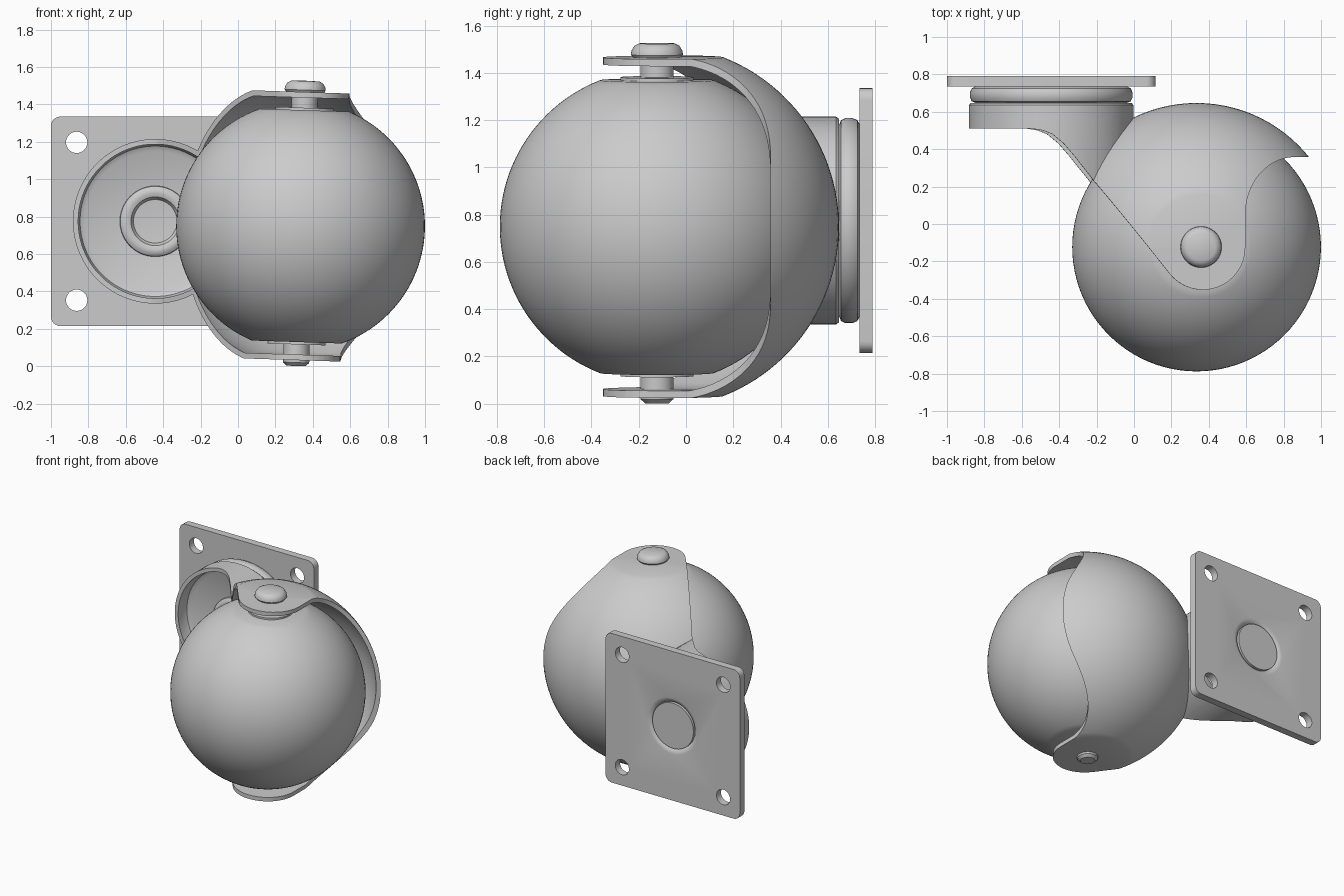
import bpy, bmesh, math
from mathutils import Matrix, Vector

if "Cube" in bpy.data.objects:
    bpy.data.objects.remove(bpy.data.objects["Cube"])

PIVOT = Vector((-0.4425, 0, 0.775))      # swivel axis, along y
BALL = Vector((0.335, -0.123, 0.775))    # wheel centre before the swivel turn
TO_Y = Matrix.Rotation(-math.pi / 2, 4, 'X')
TURN = Matrix.Translation(PIVOT) @ Matrix.Rotation(math.radians(1.9), 4, 'Y') @ Matrix.Translation(-PIVOT)

grey = bpy.data.materials.new("plain_grey")
grey.use_nodes = True
colour = (0.6, 0.6, 0.6, 1)
grey.diffuse_color = colour
grey.node_tree.nodes["Principled BSDF"].inputs["Base Color"].default_value = colour


def finish(name, bm, matrix):
    bmesh.ops.transform(bm, matrix=matrix, verts=bm.verts)
    bmesh.ops.recalc_face_normals(bm, faces=bm.faces)
    mesh = bpy.data.meshes.new(name)
    bm.to_mesh(mesh)
    bm.free()
    mesh.materials.append(grey)
    ob = bpy.data.objects.new(name, mesh)
    bpy.context.collection.objects.link(ob)
    return ob


def lathe(name, profile, matrix, steps=96):
    """Spin (radius, height) points around local z."""
    bm = bmesh.new()
    vs = [bm.verts.new((r, 0, h)) for r, h in profile]
    es = [bm.edges.new(p) for p in zip(vs, vs[1:])]
    bmesh.ops.spin(bm, geom=vs + es, cent=(0, 0, 0), axis=(0, 0, 1), angle=2 * math.pi, steps=steps)
    bmesh.ops.remove_doubles(bm, verts=bm.verts, dist=1e-5)
    return finish(name, bm, matrix)


def disc(name, r, low, high, matrix, steps=64):
    return lathe(name, [(0, low), (r, low), (r, high), (0, high)], matrix, steps)


def capped_ball(name, r, cap):
    a = math.asin(cap / r)
    arc = [(r * math.cos(t), r * math.sin(t)) for t in (a * (i / 24 - 1) for i in range(49))]
    return lathe(name, [(0, -cap)] + arc + [(0, cap)], Matrix.Translation(BALL))


def arc_points(cx, cy, rx, ry, start, end, n=16):
    angles = [math.radians(start + (end - start) * i / n) for i in range(n + 1)]
    return [(cx + rx * math.cos(t), cy + ry * math.sin(t)) for t in angles]


def boolean(ob, tool, kind):
    mod = ob.modifiers.new(kind.lower(), 'BOOLEAN')
    mod.operation, mod.object, mod.solver = kind, tool, 'EXACT'
    bpy.context.view_layer.objects.active = ob
    bpy.ops.object.modifier_apply(modifier=mod.name)
    bpy.data.objects.remove(tool)


swivel = Matrix.Translation(PIVOT) @ TO_Y
axle = Matrix.Translation(BALL)

# Wheel, axle, washers and rivet heads
turning = [capped_ball("ball_wheel", 0.665, 0.62),
           disc("axle_pin", 0.07, -0.7, 0.7, axle),
           disc("upper_washer", 0.155, 0.615, 0.633, axle),
           disc("lower_washer", 0.155, -0.633, -0.615, axle),
           lathe("upper_rivet_head", [(0, 0.71), (0.1, 0.715), (0.11, 0.728), (0.108, 0.745), (0.095, 0.766),
                                      (0.075, 0.776), (0, 0.778)], axle, 48),
           lathe("lower_rivet_head", [(0, -0.71), (0.072, -0.712), (0.07, -0.73), (0.05, -0.748),
                                      (0, -0.748)], axle, 48)]

# Hood: ball shell joined to swivel cup, trimmed by a side profile
hood = capped_ball("fork_hood", 0.77, 0.717)
boolean(hood, lathe("cup_outer", [(0, -0.1), (0.44, -0.1), (0.44, 0.635), (0.43, 0.648), (0, 0.648)], swivel), 'UNION')
boolean(hood, capped_ball("hood_inner", 0.74, 0.687), 'DIFFERENCE')
boolean(hood, lathe("cup_inner", [(0, -0.12), (0.412, -0.12), (0.412, 0.575), (0.402, 0.6), (0.375, 0.615),
                                  (0, 0.615)], swivel), 'DIFFERENCE')
outline = [(-0.95, 0.51), (-0.56, 0.51), (-0.5, 0.5), (-0.45, 0.48), (-0.39, 0.43), (-0.33, 0.36)]
outline += arc_points(0.345, -0.125, 0.227, 0.227, 218.7, 360)
outline += arc_points(0.85, 0.05, 0.277, 0.308, 180, 90)
outline += [(1.2, 0.36), (1.2, 0.8), (-0.95, 0.8)]
bm = bmesh.new()
face = bm.faces.new([bm.verts.new((x, y, -0.2)) for x, y in outline])
top = bmesh.ops.extrude_face_region(bm, geom=[face])["geom"]
bmesh.ops.translate(bm, vec=(0, 0, 2), verts=[v for v in top if isinstance(v, bmesh.types.BMVert)])
boolean(hood, finish("hood_trim", bm, Matrix()), 'INTERSECT')
turning.append(hood)
for ob in turning:
    ob.data.transform(TURN)

# Swivel race and its hollow rivet
race = lathe("swivel_race", [(0, 0.648), (0.405, 0.648), (0.425, 0.656), (0.434, 0.675), (0.434, 0.705),
                             (0.425, 0.725), (0.405, 0.736), (0, 0.736)], swivel)
rivet = lathe("swivel_rivet", [(0, 0.63), (0.19, 0.62), (0.187, 0.6), (0.17, 0.587), (0.15, 0.585), (0.13, 0.592),
                               (0.11, 0.625), (0.09, 0.635), (0, 0.635)], swivel)
rivet_end = disc("rivet_end", 0.17, 0.72, 0.787, swivel)

# Mounting plate with corner holes and a rounded centre lip
bm = bmesh.new()
bmesh.ops.create_cube(bm, size=1, matrix=Matrix.Diagonal((1.115, 0.055, 1.12, 1)))
corners = [e for e in bm.edges if abs(e.verts[0].co.y - e.verts[1].co.y) > 0.01]
bmesh.ops.bevel(bm, geom=corners, offset=0.05, segments=6, profile=0.5, affect='EDGES')
plate = finish("mounting_plate", bm, Matrix.Translation(PIVOT + Vector((0, 0.7625, 0))))
for sx in (-1, 1):
    for sz in (-1, 1):
        spot = Matrix.Translation((sx * 0.42, 0, sz * 0.422))
        boolean(plate, disc("hole", 0.057, 0.7, 0.82, spot @ swivel, 32), 'DIFFERENCE')
boolean(plate, lathe("lip", [(0, 0.755), (0.168, 0.755), (0.172, 0.77), (0.182, 0.781), (0.2, 0.788), (0.215, 0.791),
                             (0, 0.791)], swivel, 64), 'DIFFERENCE')

# Smooth shading with crisp edges
bpy.ops.object.select_all(action='DESELECT')
for ob in turning + [race, rivet, rivet_end, plate]:
    ob.select_set(True)
    bpy.context.view_layer.objects.active = ob
bpy.ops.object.shade_smooth_by_angle(angle=math.radians(32))
